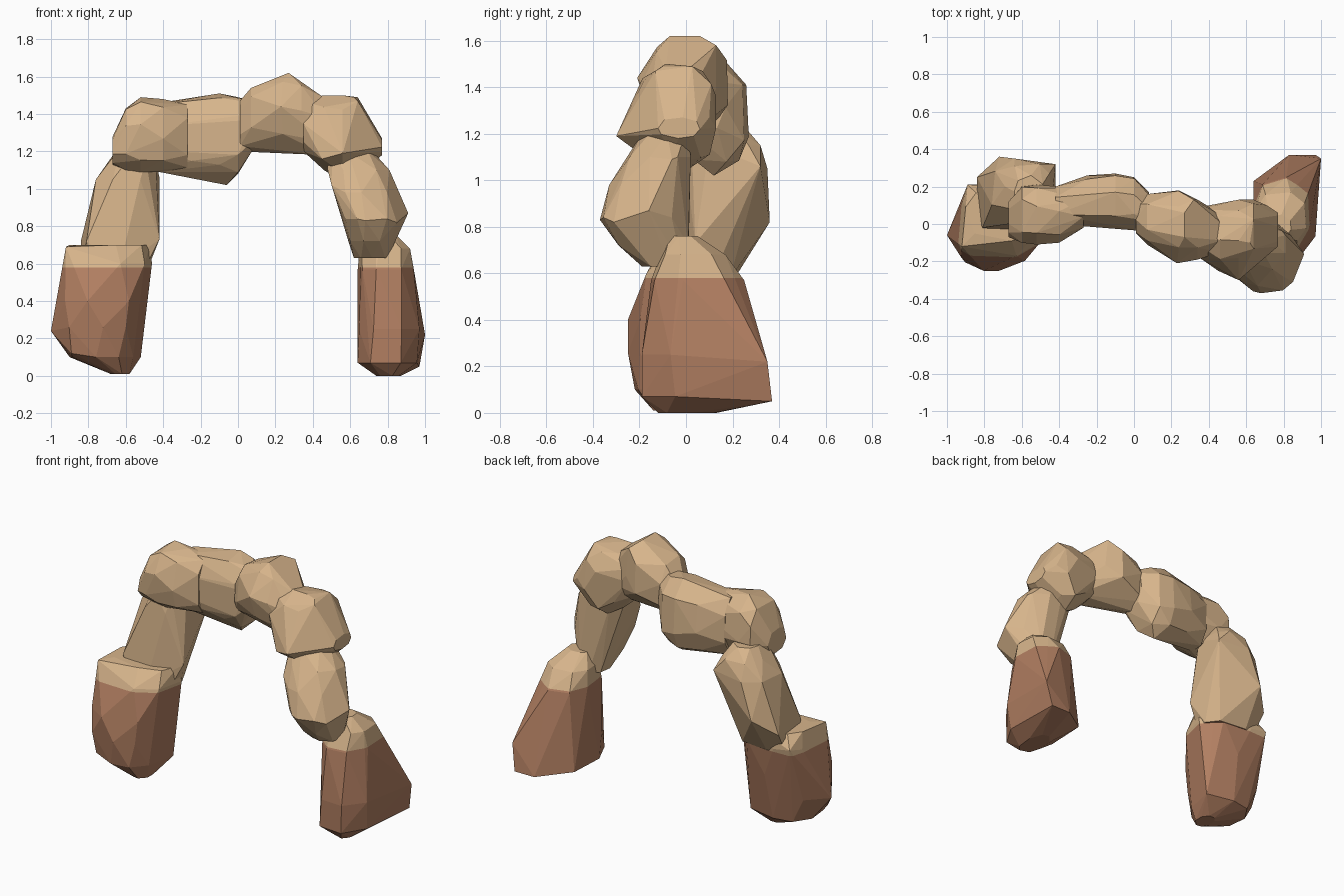
import bpy, bmesh, math, random
from mathutils import Vector

random.seed(7)
SIDES = 8
CLAY_LINE = 0.58

cube = bpy.data.objects.get("Cube")
if cube:
    bpy.data.objects.remove(cube, do_unlink=True)


def flat_material(name, color):
    mat = bpy.data.materials.new(name)
    mat.use_nodes = True
    mat.diffuse_color = color
    shader = next(n for n in mat.node_tree.nodes if n.type == "BSDF_PRINCIPLED")
    shader.inputs["Base Color"].default_value = color
    shader.inputs["Roughness"].default_value = 0.9
    return mat


sandstone = flat_material("sandstone tan", (0.68, 0.46, 0.26, 1))
clay = flat_material("clay brown", (0.44, 0.21, 0.12, 1))


def fit(values, low, high):
    """Stretch values so that they span low to high exactly."""
    least, most = min(values), max(values)
    return [low + (v - least) / (most - least) * (high - low) for v in values]


def ring(axis, level, low_a, high_a, low_b, high_b):
    """Uneven rounded polygon across an axis, filling the given extents."""
    turn = random.random()
    ups, overs = [], []
    for i in range(SIDES):
        angle = math.tau * (i + turn + random.uniform(-0.2, 0.2)) / SIDES
        for store, wave in ((overs, math.cos(angle)), (ups, math.sin(angle))):
            store.append(math.copysign(abs(wave) ** 0.85, wave))
    overs, ups = fit(overs, low_a, high_a), fit(ups, low_b, high_b)
    for a, b in zip(overs, ups):
        yield Vector((a, b, level)) if axis == "z" else Vector((level, a, b))


def rock(name, axis, rings, corners=()):
    """Faceted boulder wrapped around cross sections and extra corner points."""
    bm = bmesh.new()
    for section in rings:
        for point in ring(axis, *section):
            bm.verts.new(point)
    for point in corners:
        bm.verts.new(point)
    hull = bmesh.ops.convex_hull(bm, input=bm.verts[:])
    spare = {g for key in ("geom_interior", "geom_unused") for g in hull[key]
             if isinstance(g, bmesh.types.BMVert)}
    bmesh.ops.delete(bm, geom=list(spare), context="VERTS")

    # Merge nearly flat neighbours into broad facets
    bmesh.ops.dissolve_limit(bm, angle_limit=math.radians(5),
                             verts=bm.verts[:], edges=bm.edges[:])

    # Cut along the clay line and colour everything beneath it
    bmesh.ops.bisect_plane(bm, geom=bm.verts[:] + bm.edges[:] + bm.faces[:],
                           plane_co=(0, 0, CLAY_LINE), plane_no=(0, 0, 1))
    bmesh.ops.recalc_face_normals(bm, faces=bm.faces[:])
    for face in bm.faces:
        face.material_index = int(face.calc_center_median().z < CLAY_LINE)
    mesh = bpy.data.meshes.new(name)
    bm.to_mesh(mesh)
    bm.free()
    mesh.materials.append(sandstone)
    mesh.materials.append(clay)
    obj = bpy.data.objects.new(name, mesh)
    bpy.context.scene.collection.objects.link(obj)
    return obj


# Feet and leg boulders: height, x extents, y extents
rock("left_foot", "z", [
    (0, .74, .87, -.12, .13),
    (.07, .64, .96, -.19, .28),
    (.25, .64, .97, -.19, .28),
    (.57, .64, .94, -.15, .25),
    (.68, .65, .92, -.11, .17),
    (.76, .7, .84, -.07, .05),
], corners=[(1, .35, .22), (.97, .37, .05), (.83, .37, .05), (.64, .23, .08)])

rock("left_leg", "z", [
    (.63, .62, .8, -.19, .01),
    (.72, .59, .83, -.29, .01),
    (.84, .56, .86, -.36, 0),
    (.98, .51, .83, -.33, 0),
    (1.1, .48, .81, -.25, .02),
    (1.2, .47, .72, -.19, .02),
], corners=[(.91, -.16, .87), (.68, -.37, .83), (.85, -.31, .82),
            (.81, -.06, 1.09), (.5, -.25, 1.02)])

rock("right_foot", "z", [
    (.01, -.68, -.58, -.14, 0),
    (.1, -.9, -.56, -.22, .12),
    (.26, -.96, -.55, -.25, .15),
    (.4, -.96, -.53, -.25, .18),
    (.6, -.93, -.48, -.17, .21),
    (.7, -.9, -.47, -.09, .2),
], corners=[(-.52, .08, .1), (-.46, .08, .6), (-1, -.06, .24),
            (-.89, .21, .62), (-.92, -.12, .69), (-.89, -.18, .12)])

rock("right_leg", "z", [
    (.58, -.84, -.48, -.04, .21),
    (.74, -.82, -.46, -.03, .28),
    (.9, -.79, -.45, -.01, .33),
    (1.05, -.76, -.43, 0, .35),
    (1.15, -.69, -.44, .01, .32),
    (1.22, -.64, -.48, .03, .26),
], corners=[(-.42, .32, 1.06), (-.42, .04, .73), (-.72, .36, .82),
            (-.84, .25, .72), (-.81, -.02, .72), (-.44, .12, .8)])

# Arch boulders: x position, y extents, height extents
rock("right_shoulder", "x", [
    (-.67, -.07, .12, 1.13, 1.28),
    (-.6, -.1, .2, 1.1, 1.43),
    (-.52, -.11, .21, 1.09, 1.49),
    (-.4, -.1, .2, 1.09, 1.48),
    (-.27, -.02, .19, 1.11, 1.45),
])

rock("right_span", "x", [
    (-.42, 0, .2, 1.09, 1.46),
    (-.25, -.02, .26, 1.07, 1.48),
    (-.1, -.02, .27, 1.04, 1.51),
    (0, -.03, .25, 1.08, 1.49),
    (.08, -.04, .17, 1.21, 1.47),
], corners=[(-.06, .12, 1.02)])

rock("crown", "x", [
    (.01, -.05, .14, 1.2, 1.47),
    (.07, -.11, .16, 1.22, 1.54),
    (.24, -.19, .18, 1.24, 1.59),
    (.34, -.19, .13, 1.24, 1.57),
    (.47, -.15, .05, 1.18, 1.48),
], corners=[(.27, -.07, 1.62), (.27, .06, 1.62), (.32, .13, 1.58),
            (.23, -.21, 1.44)])

rock("left_shoulder", "x", [
    (.35, -.18, .09, 1.2, 1.48),
    (.46, -.22, .11, 1.1, 1.5),
    (.56, -.21, .13, 1.04, 1.5),
    (.64, -.2, .13, 1.07, 1.49),
    (.77, -.12, .06, 1.18, 1.27),
], corners=[(.56, -.3, 1.19), (.45, -.25, 1.16), (.62, -.1, 1.49),
            (.71, .1, 1.27)])
